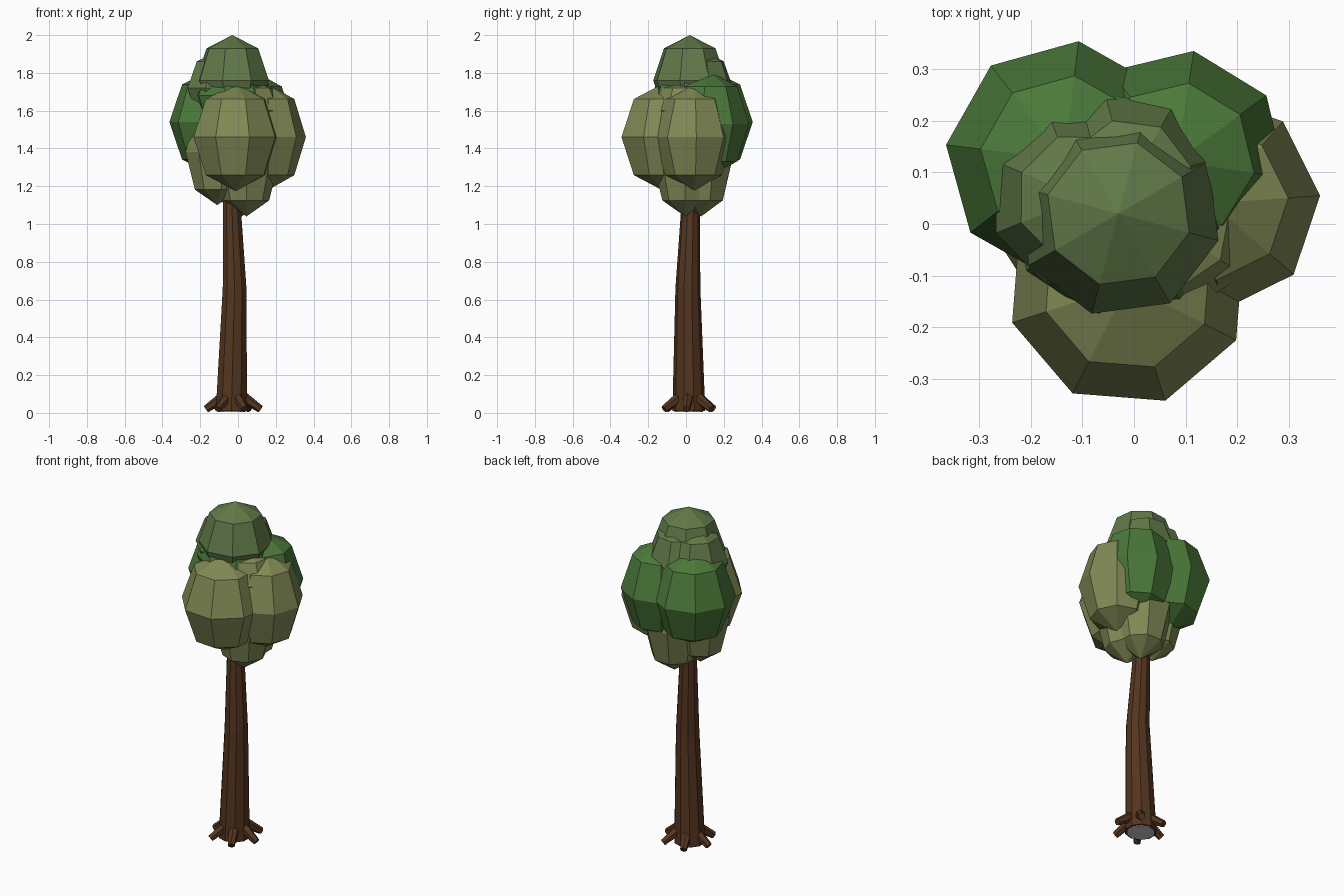
import bpy, bmesh, math
from mathutils import Vector, Matrix

if "Cube" in bpy.data.objects:
    bpy.data.objects.remove(bpy.data.objects["Cube"])


def material(name, rgb):
    m = bpy.data.materials.new(name)
    m.diffuse_color = (*rgb, 1)
    m.use_nodes = True
    m.node_tree.nodes["Principled BSDF"].inputs["Base Color"].default_value = m.diffuse_color
    return m


BARK = material("bark", (0.09, 0.036, 0.014))
YELLOW = material("yellow_leaf", (0.22, 0.25, 0.09))
OLIVE = material("olive_leaf", (0.12, 0.19, 0.065))
GREEN = material("green_leaf", (0.07, 0.19, 0.042))


def add_object(name, bm, mat=None):
    bmesh.ops.recalc_face_normals(bm, faces=bm.faces)
    me = bpy.data.meshes.new(name)
    bm.to_mesh(me)
    bm.free()
    if mat:
        me.materials.append(mat)
    ob = bpy.data.objects.new(name, me)
    bpy.context.collection.objects.link(ob)
    return ob


def tube(name, path, sides, mat, level=False):
    """Faceted tube through (point, radius) stations."""
    bm = bmesh.new()
    pts = [Vector(p) for p, _ in path]
    aim = Vector((0, 0, 1)) if level else (pts[-1] - pts[0]).normalized()
    rot = aim.to_track_quat('Z', 'Y')
    rings = []
    for p, (_, r) in zip(pts, path):
        ring = []
        for i in range(sides):
            a = math.tau * (i + 0.5) / sides
            ring.append(bm.verts.new(p + rot @ Vector((r * math.cos(a), r * math.sin(a), 0))))
        rings.append(ring)
    for lo, hi in zip(rings, rings[1:]):
        for i in range(sides):
            j = (i + 1) % sides
            bm.faces.new((lo[i], lo[j], hi[j], hi[i]))
    bm.faces.new(rings[0])
    bm.faces.new(rings[-1])
    return add_object(name, bm, mat)


def leaf_clump(name, centre, r, rz, turn, mat):
    """Eight-sided, four-band ellipsoid."""
    bm = bmesh.new()
    m = (Matrix.Translation(centre) @ Matrix.Rotation(math.radians(turn), 4, 'Z')
         @ Matrix.Diagonal((r, r, rz, 1)))
    bmesh.ops.create_uvsphere(bm, u_segments=8, v_segments=4, radius=1, matrix=m)
    return add_object(name, bm, mat)


# Trunk, slightly bent, with a grey underside
tube("trunk", [((-0.035, 0.015, 0.01), 0.087), ((-0.018, 0.01, 0.66), 0.066),
               ((-0.033, 0.025, 1.12), 0.048), ((-0.035, 0.025, 1.3), 0.04)], 10, BARK, True)
tube("trunk_underside", [((-0.035, 0.015, 0.006), 0.075), ((-0.035, 0.015, 0.012), 0.075)],
     10, None, True)

# Six roots around the base
for i in range(6):
    a = math.radians(-5 + 60 * i)
    d = Vector((math.cos(a), math.sin(a), 0))
    c = Vector((-0.025, 0.015, 0))
    tube(f"root_{i + 1}", [(c + d * 0.05 + Vector((0, 0, 0.085)), 0.03),
                           (c + d * 0.145 + Vector((0, 0, 0.02)), 0.02)], 6, BARK)

# Branches reaching into the crown
for i, end in enumerate([(-0.13, 0.02, 1.4), (0.08, -0.03, 1.4), (0.03, 0.14, 1.45)]):
    tube(f"branch_{i + 1}", [((-0.034, 0.025, 1.08), 0.035), (end, 0.018)], 6, BARK)

# Crown: lower, middle and upper leaf clumps
clumps = [
    ("lower_left", (-0.11, 0.02, 1.38), 0.17, 0.28, 10, YELLOW),
    ("lower_right", (0.045, -0.005, 1.33), 0.17, 0.29, 0, YELLOW),
    ("lower_back", (0.02, 0.08, 1.33), 0.175, 0.29, 22, YELLOW),
    ("middle_front", (-0.012, -0.118, 1.46), 0.235, 0.285, 18, YELLOW),
    ("middle_right", (0.15, 0.04, 1.46), 0.21, 0.285, 4, YELLOW),
    ("middle_inner", (0.06, 0.0, 1.60), 0.18, 0.17, 12, YELLOW),
    ("middle_back_left", (-0.135, 0.125, 1.54), 0.23, 0.28, 38, GREEN),
    ("middle_back_right", (0.082, 0.122, 1.53), 0.215, 0.28, 36, GREEN),
    ("upper_green", (-0.03, 0.03, 1.68), 0.215, 0.24, 34, GREEN),
    ("upper_left", (-0.10, 0.05, 1.72), 0.18, 0.2, 22, OLIVE),
    ("upper_back", (-0.01, 0.08, 1.72), 0.175, 0.2, 15, OLIVE),
    ("top", (-0.03, 0.02, 1.76), 0.2, 0.24, 30, OLIVE),
]
for name, centre, r, rz, turn, mat in clumps:
    leaf_clump(name + "_leaves", centre, r, rz, turn, mat)
